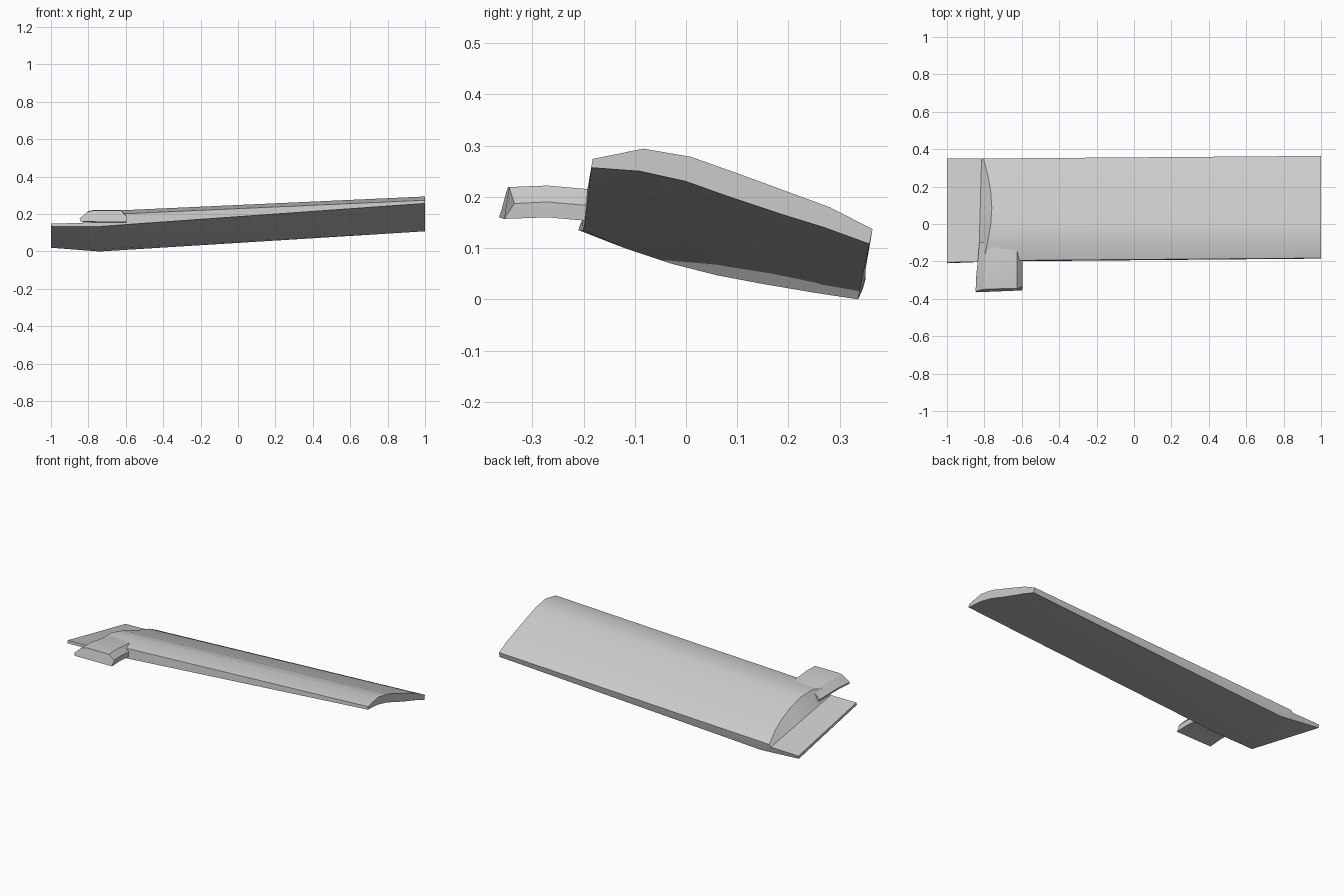
import bpy, bmesh, math

cube = bpy.data.objects.get("Cube")
if cube:
    bpy.data.objects.remove(cube)

grey = bpy.data.materials.new("light_grey")
grey.use_nodes = True
colour = (0.6, 0.6, 0.6, 1)
grey.diffuse_color = colour
grey.node_tree.nodes["Principled BSDF"].inputs["Base Color"].default_value = colour


def finish(name, bm, angle):
    bmesh.ops.recalc_face_normals(bm, faces=bm.faces)
    mesh = bpy.data.meshes.new(name)
    bm.to_mesh(mesh)
    bm.free()
    mesh.materials.append(grey)
    ob = bpy.data.objects.new(name, mesh)
    bpy.context.collection.objects.link(ob)
    bpy.ops.object.select_all(action="DESELECT")
    ob.select_set(True)
    bpy.context.view_layer.objects.active = ob
    bpy.ops.object.shade_smooth_by_angle(angle=math.radians(angle))


def skin(bm, rows):
    for a, b in zip(rows, rows[1:]):
        for i in range(len(a) - 1):
            bm.faces.new((a[i], a[i + 1], b[i + 1], b[i]))


# Wing panel: (y, z) profiles from leading to trailing edge
tip_top = [(-.182, .274), (-.083, .294), (.01, .278), (.1, .246), (.19, .213), (.28, .18), (.364, .137)]
tip_low = [(-.185, .257), (-.09, .25), (0, .23), (.09, .198), (.18, .168), (.27, .14), (.358, .108)]
bend_low = [(-.2, .134), (-.12, .1), (-.03, .07), (.06, .047), (.15, .03), (.25, .013), (.336, 0)]
root_top = [(y - .014, z - .081) for y, z in tip_top]
steps = len(tip_top)


def line(a, b):
    return [tuple(p + (q - p) * i / (steps - 1) for p, q in zip(a, b)) for i in range(steps)]


plate_top = line((-.205, .15), (.35, .038))
plate_low = line((-.21, .135), (.345, .02))
step_base = line((-.203, .152), (.35, .043))

bm = bmesh.new()


def row(profile, x_of):
    return [bm.verts.new((x_of(i), y, z)) for i, (y, z) in enumerate(profile)]


top = [row(plate_top, lambda i: -1),
       row(step_base, lambda i: -.83 + .015 * i / (steps - 1)),
       row(root_top, lambda i: -.805 + .045 * math.sin(math.pi * i / (steps - 1))),
       row(tip_top, lambda i: 1)]
low = [row(plate_low, lambda i: -1), row(bend_low, lambda i: -.74), row(tip_low, lambda i: 1)]
skin(bm, top)
skin(bm, low)
skin(bm, [top[0], low[0]])
skin(bm, [top[-1], low[-1]])
# Leading and trailing edge strips
for e in (0, -1):
    t, b = [r[e] for r in top], [r[e] for r in low]
    bm.faces.new((t[0], t[1], b[1], b[0]))
    bm.faces.new((t[1], t[2], b[1]))
    bm.faces.new((t[2], t[3], b[2], b[1]))
finish("wing_panel", bm, 25)

# Chamfered tab on the leading edge: outline (x, z), then offsets along y
outline = [(-.84, .16), (-.847, .175), (-.805, .212), (-.775, .219), (-.625, .219), (-.596, .187), (-.598, .157)]
front_y = [-.365, -.36, -.35, -.347, -.345, -.335, -.355]
bm = bmesh.new()
rings = [[bm.verts.new((x, y, z)) for (x, z), y in zip(outline, front_y)]]
for y, dz, dx in ((-.27, .003, .004), (-.19, -.004, .012), (-.1, -.012, .02)):
    rings.append([bm.verts.new((x + (dx if x < -.7 else 0), y, z + dz)) for x, z in outline])
skin(bm, [r + r[:1] for r in rings])
bm.faces.new(rings[0])
bm.faces.new(rings[-1])
finish("leading_edge_tab", bm, 25)
